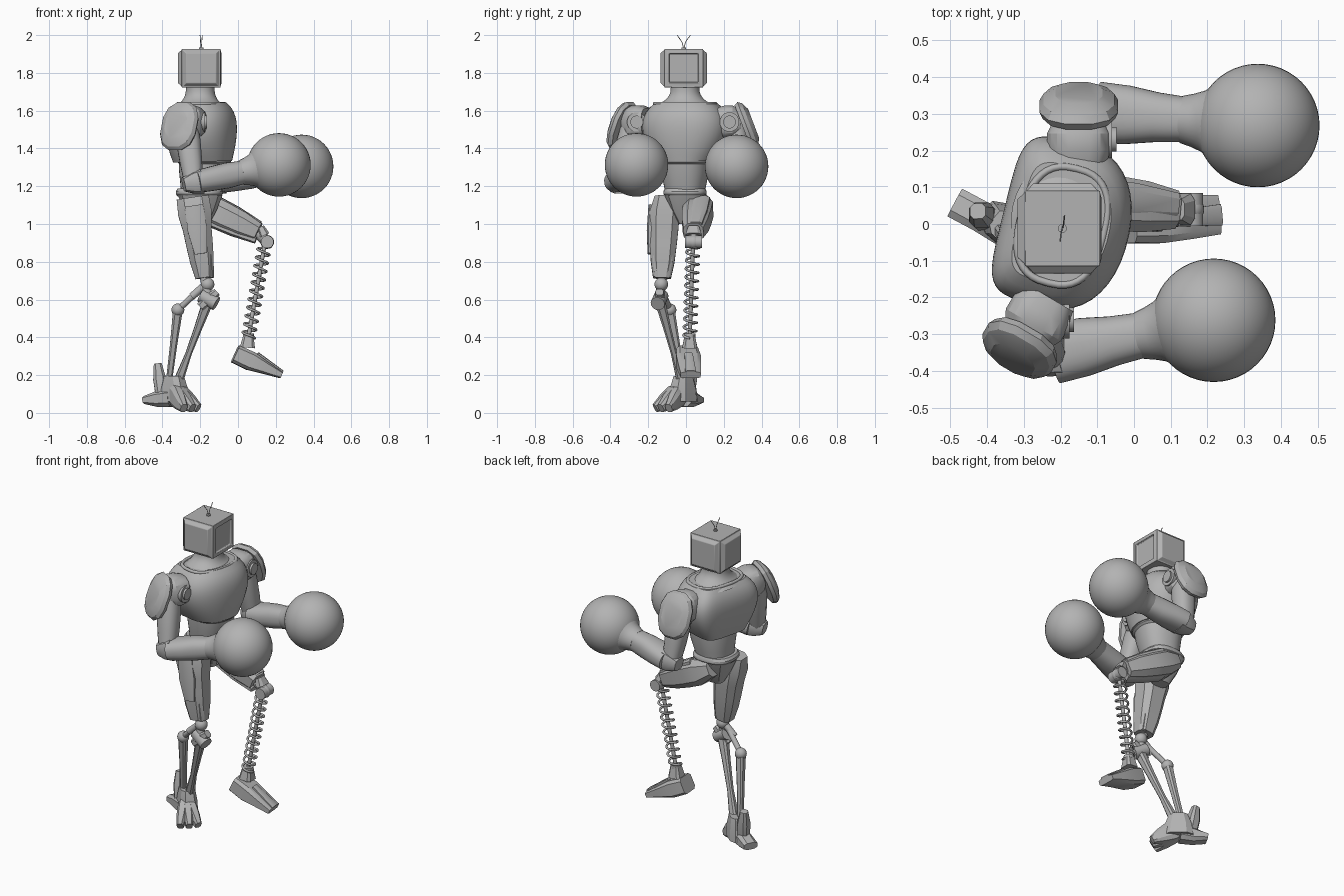
import bpy, bmesh, math
from mathutils import Vector

if "Cube" in bpy.data.objects:
    bpy.data.objects.remove(bpy.data.objects["Cube"], do_unlink=True)

grey = bpy.data.materials.new("plain_grey")
grey.use_nodes = True
grey.diffuse_color = (.45, .45, .45, 1)
grey.node_tree.nodes["Principled BSDF"].inputs["Base Color"].default_value = grey.diffuse_color
parts = []


def point(x, y, z):
    return Vector((x, y, z))


def register(name, data):
    data.materials.append(grey)
    obj = bpy.data.objects.new(name, data)
    bpy.context.collection.objects.link(obj)
    return obj


def finish(name, bm):
    bmesh.ops.recalc_face_normals(bm, faces=bm.faces)
    mesh = bpy.data.meshes.new(name)
    bm.to_mesh(mesh)
    bm.free()
    obj = register(name, mesh)
    parts.append(obj)
    return obj


def superellipse(angle, power):
    c, s = math.cos(angle), math.sin(angle)
    return [math.copysign(abs(value) ** (2 / power), value) for value in (c, s)]


def loft(name, start, end, sizes, sides=8, power=3, forward=None, back_power=None):
    """Skin evenly spaced rings from start to end; a size is a radius or (width, height)."""
    axis = (end - start).normalized()
    upright = abs(axis.z) > .8
    hint = forward or (Vector((1, 0, 0)) if upright else Vector((0, 0, 1)))
    across = axis.cross(hint).normalized()
    up = across.cross(axis)
    bm = bmesh.new()
    rings = []
    for k, size in enumerate(sizes):
        centre = start.lerp(end, k / (len(sizes) - 1))
        width, height = size if isinstance(size, tuple) else (size, size)
        ring = []
        for i in range(sides):
            angle = math.tau * (i + .5) / sides
            behind = back_power and angle > math.pi
            c, s = superellipse(angle, back_power if behind else power)
            ring.append(bm.verts.new(centre + across * width * c + up * height * s))
        rings.append(ring)
    for low, high in zip(rings, rings[1:]):
        for i in range(sides):
            bm.faces.new((low[i - 1], low[i], high[i], high[i - 1]))
    bm.faces.new(rings[0])
    bm.faces.new(rings[-1])
    return finish(name, bm)


def rod(name, start, end, radius):
    return loft(name, start, end, (radius, radius), sides=16, power=2)


def ball(name, centre, radius, segments=24):
    bm = bmesh.new()
    bmesh.ops.create_uvsphere(bm, u_segments=segments, v_segments=segments // 2, radius=radius)
    bmesh.ops.translate(bm, verts=bm.verts, vec=centre)
    return finish(name, bm)


def wire(name, points, radius, closed=False):
    curve = bpy.data.curves.new(name, "CURVE")
    curve.dimensions = "3D"
    curve.bevel_depth = radius
    curve.bevel_resolution = 2
    curve.use_fill_caps = True
    spline = curve.splines.new("POLY")
    spline.points.add(len(points) - 1)
    for target, place in zip(spline.points, points):
        target.co = (*place, 1)
    spline.use_cyclic_u = closed
    register(name, curve)


# Head: a box with raised side and back panels and a sunken screen
head_centre = point(-.195, -.012, 1.825)
bm = bmesh.new()
bmesh.ops.create_cube(bm, size=.205)
bmesh.ops.translate(bm, verts=bm.verts, vec=head_centre)
bm.normal_update()
for face in list(bm.faces):
    if abs(face.normal.z) > .5:
        continue
    is_screen = face.normal.x > .5
    bmesh.ops.inset_individual(bm, faces=[face], thickness=.008, depth=0)
    bmesh.ops.inset_individual(bm, faces=[face], thickness=.025, depth=.005 if is_screen else .02)
    if is_screen:
        bmesh.ops.inset_individual(bm, faces=[face], thickness=.006, depth=-.012)
head = finish("head", bm)
bevel = head.modifiers.new("soft_edges", "BEVEL")
bevel.width = .005
bevel.segments = 2

# Twin antennas bending apart from one base
antenna_root = head_centre + point(0, 0, .1)
rod("antenna_base", antenna_root, antenna_root + point(0, 0, .01), .012)
for way in (-1, 1):
    bend = [antenna_root + point(way * t * .006, way * t * t * .035, t * .075) for t in (0, .5, 1)]
    wire("antenna", bend, .002)

# Neck, chest and waist, with the chest turned slightly to the right
spine = point(-.18, -.005, 0)
facing = point(.97, -.24, 0)
sideways = point(.24, .97, 0)


def at_height(z, shift=0):
    return spine + point(shift, 0, z)


steps = [i / 12 for i in range(13)]
loft("neck", at_height(1.62, -.02), at_height(1.73, -.02),
     [(.076 + .1 * (1 - t) ** 3, .076 + .06 * (1 - t) ** 3) for t in steps], 32, 2.1)
chest_sizes = []
for t in steps:
    swell = math.sin(.3 + 2 * t)
    shrink = t ** 7
    chest_sizes.append(((.12 + .11 * swell) * (1 - shrink * .2), (.135 + .04 * swell) * (1 - shrink * .25)))
loft("chest", at_height(1.33), at_height(1.64, -.01), chest_sizes, 40, 2.2, facing, 5)
collar = []
for i in range(40):
    c, s = superellipse(math.tau * i / 40, 2.6)
    collar.append(at_height(1.637, -.015) + sideways * c * .16 + facing * s * .115)
wire("collar", collar, .01, closed=True)
loft("chest_lip", at_height(1.315), at_height(1.34), (.125, .14, .14), 32, 2.3, facing)
loft("abdomen", at_height(1.15, -.02), at_height(1.34), (.1, .112, .125, .13), 32, 2.3, facing)
loft("belt", at_height(1.145, -.025), at_height(1.187, -.025),
     ((.105, .115), (.115, .125), (.115, .125), (.108, .115)), 32, 2.6)
loft("pelvis", at_height(1, -.02), at_height(1.15, -.02), ((.035, .05), (.08, .09), (.11, .12)), 12)


def arm(side, shoulder, out, elbow, glove):
    """Shoulder, plate, upper arm, forearm and round glove."""
    out = out.normalized()
    ahead = (glove - elbow).normalized()
    wrist = glove - ahead * .2
    forward = point(1, 0, 0)
    loft(side + "_shoulder", shoulder, shoulder + out * .13, (.075, .088, .088, .065), 16)
    joint = shoulder + out * .07 + forward * .09
    rod(side + "_shoulder_disc", joint - forward * .07, joint, .052)
    rod(side + "_shoulder_hub", joint, joint + forward * .012, .034)
    plate = shoulder + out * .165 - point(0, 0, .02)
    tilt = (out + point(0, 0, .38)).normalized()
    loft(side + "_shoulder_plate", plate - tilt * .025, plate + tilt * .035,
         [(.11 * k, .14 * k) for k in (.92, 1, .9, .6)], 12, 2.5)
    loft(side + "_upper_arm", shoulder + out * .09, elbow, (.06, .065, .06, .05), 16, 2.4)
    loft(side + "_elbow_cap", elbow - ahead * .055, elbow + ahead * .04, (.038, .06, .068), 12)
    loft(side + "_forearm", elbow + ahead * .02, wrist, ((.084, .06), (.08, .065), .068, .062), 24, 2.4)
    loft(side + "_glove_cuff", wrist - ahead * .01, glove - ahead * .09, (.065, .073, .084, .11, .14), 32, 2)
    ball(side + "_glove", glove, .168, 48)


arm("right", point(-.23, -.2, 1.54), point(-.5, -.85, 0), point(-.235, -.355, 1.22), point(.217, -.262, 1.313))
arm("left", point(-.15, .16, 1.54), point(0, 1, 0), point(-.115, .305, 1.22), point(.337, .268, 1.305))

# Standing right leg: faceted thigh, plates and knee joint
right_hip = point(-.24, -.11, 1.14)
right_thigh_end = point(-.178, -.127, .715)
right_knee = point(-.155, -.14, .6)
loft("right_thigh", right_hip, right_thigh_end, ((.06, .09), (.084, .094), .08, .074, .066, .05))
plate_shift = point(0, -.07, 0)
loft("right_thigh_plate", right_hip.lerp(right_thigh_end, .1) + plate_shift,
     right_hip.lerp(right_thigh_end, .7) + plate_shift, ((.018, .05), (.022, .055), (.012, .035)))
plate_shift = point(.04, 0, 0)
loft("right_knee_plate", right_hip.lerp(right_thigh_end, .55) + plate_shift,
     right_thigh_end + plate_shift * .7, ((.05, .03), (.055, .03), (.04, .025)))
rod("right_knee_neck", right_thigh_end, right_knee, .024)
ball("right_knee_ball", right_thigh_end.lerp(right_knee, .3) + point(.01, 0, 0), .036)
axle = point(.04, -.01, -.022)
rod("right_knee_axle", right_knee - axle, right_knee + axle, .038)
lever = point(.045, 0, .04)
loft("right_knee_lever", right_knee - lever, right_knee + lever, (.025, .032, .022))

# Twin shin struts joined by a link
ankle = point(-.34, -.015, .17)
link_top = point(-.2, -.13, .655)
link_end = point(-.318, -.085, .545)
loft("right_front_shin", right_knee, ankle + point(.025, -.01, 0), (.03, .022, .017, .026))
rod("right_link", link_top, link_end, .016)
rod("right_link_cross", link_top - lever, link_top + lever * .3, .02)
ball("right_link_ball", link_end, .034)
loft("right_rear_shin", link_end, ankle - point(.025, 0, 0), (.027, .02, .017))

# Right foot: ankle, narrow fan of toes, heel and spur
toe_way = point(.75, -.65, 0)
loft("right_ankle", ankle - point(0, 0, .11), ankle + point(0, 0, .025),
     ((.055, .09), (.052, .08), (.042, .055)), forward=toe_way)
toe_root = ankle - point(.01, 0, .05)
for i in range(3):
    angle = -.5 - .33 * i
    reach = point(math.cos(angle), math.sin(angle), 0) * .16
    loft("right_toe", toe_root, toe_root + reach - point(0, 0, .095),
         ((.03, .05), (.032, .06), (.03, .045), (.02, .024)))
heel = point(-.487, .058, .068)
loft("right_heel", toe_root - point(0, 0, .04), heel, ((.05, .05), (.045, .045), (.045, .022)))
loft("right_heel_spur", heel.lerp(toe_root, .6), point(-.425, .035, .26), (.034, .036, .022))

# Raised left leg: thigh, plates and knee
left_hip = point(-.24, .075, 1.12)
left_knee = point(.155, .04, .905)
left_thigh_end = left_knee + point(-.05, 0, .05)
loft("left_thigh", left_hip, left_thigh_end, (.05, .082, .08, .073, .055))
for label, lift in (("upper", .06), ("under", -.06)):
    offset = point(lift / 4, lift / 4, lift)
    loft("left_thigh_" + label + "_plate", left_hip.lerp(left_thigh_end, .3) + offset,
         left_thigh_end + offset * .7, ((.05, .025), (.05, .028), (.036, .018)))
rod("left_knee_link", left_thigh_end, left_knee, .03)
axle = point(0, .045, 0)
rod("left_knee_axle", left_knee - axle, left_knee + axle, .034)
ball("left_knee_ball", left_knee, .036)
loft("left_knee_cap", left_knee + point(-.035, 0, .08), left_knee + point(-.015, 0, .035),
     ((.03, .02), (.045, .03)))

# Spring shin: centre rod and coil
spring_top = left_knee - point(.015, .003, .02)
spring_end = point(.055, .02, .4)
rod("left_shin_rod", spring_top, spring_end, .011)
rod("left_spring_seat", spring_end + point(0, 0, .02), spring_end, .03)
turns, per_turn = 11, 16
coil = []
for i in range(turns * per_turn + 1):
    angle = math.tau * i / per_turn
    swing = point(math.cos(angle), math.sin(angle), -.15 * math.cos(angle))
    coil.append(spring_top.lerp(spring_end, i / (turns * per_turn)) + swing * .034)
wire("left_shin_spring", coil, .0065)

# Left foot: tall heel thinning to a blunt toe, with a ridge on top
loft("left_ankle", spring_end - point(.005, 0, .055), spring_end + point(0, 0, .01), (.042, .028), power=4)
heel, toe = point(-.015, .006, .312), point(.228, .025, .2)
loft("left_foot", heel, toe, ((.06, .05), (.067, .052), (.062, .034), (.055, .018)), power=5)
ridge_lift = point(.01, 0, .022)
loft("left_foot_ridge", heel.lerp(toe, .4) + ridge_lift * 2, toe + ridge_lift * .7,
     ((.022, .012), (.03, .01)), power=4)

# Smooth curved surfaces while keeping hard edges
bpy.ops.object.select_all(action="DESELECT")
for obj in parts:
    obj.select_set(True)
bpy.context.view_layer.objects.active = head
bpy.ops.object.shade_smooth_by_angle(angle=math.radians(28))
